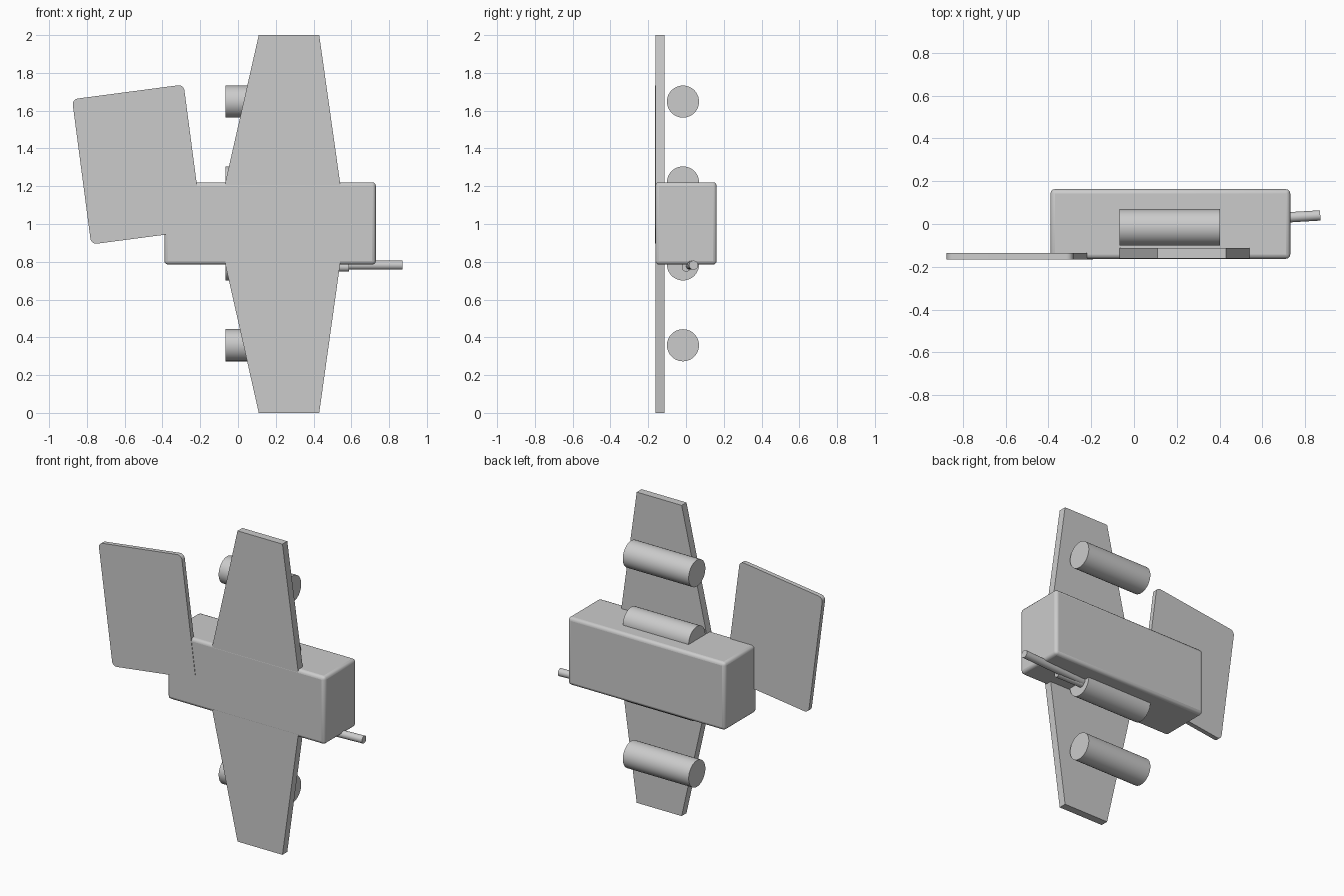
import bpy, bmesh, math
from mathutils import Vector

if "Cube" in bpy.data.objects:
    bpy.data.objects.remove(bpy.data.objects["Cube"])


def make(name, bm):
    bmesh.ops.recalc_face_normals(bm, faces=bm.faces[:])
    me = bpy.data.meshes.new(name)
    bm.to_mesh(me)
    bm.free()
    ob = bpy.data.objects.new(name, me)
    bpy.context.collection.objects.link(ob)
    return ob


def smooth(ob, angle=35):
    bpy.ops.object.select_all(action='DESELECT')
    bpy.context.view_layer.objects.active = ob
    ob.select_set(True)
    bpy.ops.object.shade_smooth_by_angle(angle=math.radians(angle))


def plate(name, outline, y0, y1):
    """Extrude an x-z outline from y0 to y1."""
    bm = bmesh.new()
    face = bm.faces.new([bm.verts.new((x, y0, z)) for x, z in outline])
    new = bmesh.ops.extrude_face_region(bm, geom=[face])['geom']
    bmesh.ops.translate(bm, vec=(0, y1 - y0, 0),
                        verts=[v for v in new if isinstance(v, bmesh.types.BMVert)])
    return make(name, bm)


def rod(name, start, end, r, sides=32):
    a, b = Vector(start), Vector(end)
    bm = bmesh.new()
    bmesh.ops.create_cone(bm, cap_ends=True, segments=sides, radius1=r, radius2=r,
                          depth=(b - a).length)
    ob = make(name, bm)
    ob.location = (a + b) / 2
    ob.rotation_euler = (b - a).to_track_quat('Z', 'Y').to_euler()
    smooth(ob)
    return ob


# Fuselage: softly bevelled box
bm = bmesh.new()
bmesh.ops.create_cube(bm, size=1)
bmesh.ops.scale(bm, vec=(1.12, 0.325, 0.436), verts=bm.verts[:])
bmesh.ops.translate(bm, vec=(0.17, 0, 1.003), verts=bm.verts[:])
body = make("body", bm)
bev = body.modifiers.new("Bevel", 'BEVEL')
bev.width, bev.segments = 0.02, 3
smooth(body)

# Tapered wings and engines, mirrored about the body centre line
for side, s in (("upper", 1), ("lower", -1)):
    mid = 1.003
    outline = [(-0.067, mid + s * 0.2), (0.54, mid + s * 0.2), (0.54, mid + s * 0.218),
               (0.43, mid + s * 0.997), (0.11, mid + s * 0.997), (-0.067, mid + s * 0.218)]
    outline = [(x, 2.0 if z > 1.999 else 0.0 if z < 0.007 else z) for x, z in outline]
    plate("wing_" + side, outline, -0.162, -0.113)
    for pos, dz in (("inner", 0.217), ("outer", 0.645)):
        z = mid + s * dz
        rod(f"engine_{side}_{pos}", (-0.067, -0.016, z), (0.402, -0.016, z), 0.085, 48)

# Tail panel: tilted rectangle with rounded corners
w, h, r, tilt = 0.298, 0.3875, 0.03, math.radians(7.5)
pts = []
for i, (sx, sz) in enumerate(((1, 1), (-1, 1), (-1, -1), (1, -1))):
    for k in range(7):
        a = math.radians(90 * i + 15 * k)
        u = sx * (w - r) + r * math.cos(a)
        v = sz * (h - r) + r * math.sin(a)
        pts.append((-0.5325 + u * math.cos(tilt) - v * math.sin(tilt),
                    1.315 + u * math.sin(tilt) + v * math.cos(tilt)))
smooth(plate("tail_panel", pts, -0.165, -0.136))

# Gun: short sleeve and slightly angled barrel
rod("gun_sleeve", (0.38, 0.002, 0.772), (0.588, 0.002, 0.772), 0.024)
rod("gun_barrel", (0.40, 0.012, 0.782), (0.87, 0.04, 0.782), 0.024)
